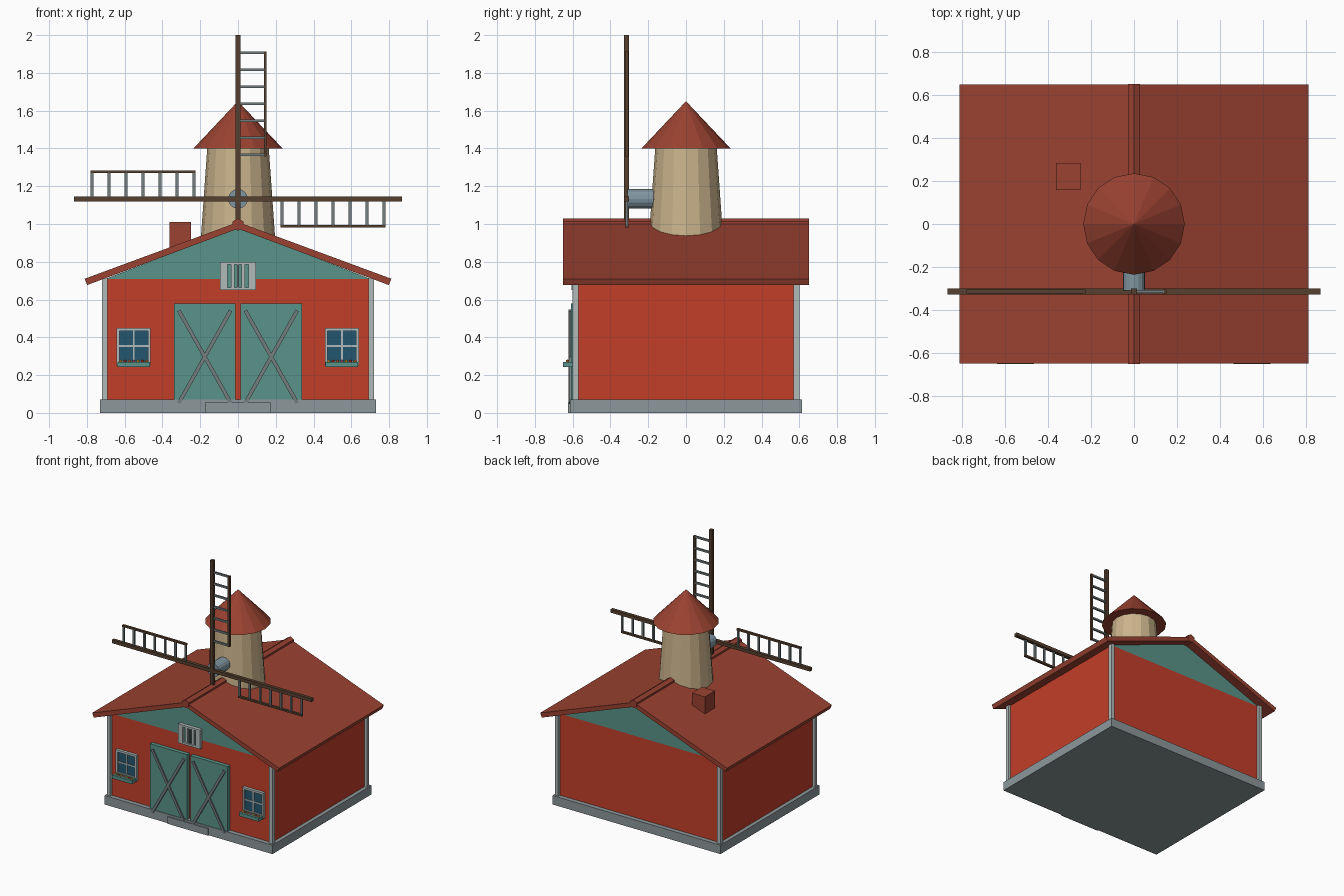
import bpy, bmesh, math
from mathutils import Matrix, Vector

if "Cube" in bpy.data.objects:
    bpy.data.objects.remove(bpy.data.objects["Cube"])


def material(name, hexcode):
    rgb = [int(hexcode[i:i + 2], 16) / 255 for i in (0, 2, 4)]
    m = bpy.data.materials.new(name)
    m.diffuse_color = [((c + 0.055) / 1.055) ** 2.4 for c in rgb] + [1]
    m.use_nodes = True
    m.node_tree.nodes["Principled BSDF"].inputs["Base Color"].default_value = m.diffuse_color
    return m


RED = material("wall_red", "C43E29")
ROOF = material("roof_red", "9A4231")
TEAL = material("teal", "5A948A")
STONE = material("stone_grey", "8C979A")
TRIM = material("trim_grey", "B0BABA")
STEEL = material("brace_grey", "737D80")
METAL = material("metal", "8095A0")
WOOD = material("dark_wood", "56402E")
CREAM = material("tower_cream", "CBB48C")
GLASS = material("glass", "24566E")
FLOWERS = [material("flower_" + n, h) for n, h in
           (("yellow", "F0C030"), ("red", "D83A2C"), ("orange", "F08A30"), ("pink", "E070A0"))]


def finish(name, bm, mat, matrix=Matrix()):
    bmesh.ops.recalc_face_normals(bm, faces=bm.faces)
    me = bpy.data.meshes.new(name)
    bm.to_mesh(me)
    bm.free()
    ob = bpy.data.objects.new(name, me)
    bpy.context.collection.objects.link(ob)
    me.materials.append(mat)
    ob.matrix_world = matrix
    return ob


def boxes(name, spans, mat, matrix=Matrix()):
    """One object from boxes given as (x0, x1, y0, y1, z0, z1)."""
    bm = bmesh.new()
    for x0, x1, y0, y1, z0, z1 in spans:
        m = (Matrix.Translation(((x0 + x1) / 2, (y0 + y1) / 2, (z0 + z1) / 2))
             @ Matrix.Diagonal((x1 - x0, y1 - y0, z1 - z0, 1)))
        bmesh.ops.create_cube(bm, size=1, matrix=m)
    return finish(name, bm, mat, matrix)


def prism(name, profile, y0, y1, mat):
    """Extrude an (x, z) profile along y."""
    bm = bmesh.new()
    face = bm.faces.new([bm.verts.new((x, y0, z)) for x, z in profile])
    ext = bmesh.ops.extrude_face_region(bm, geom=[face])
    verts = [v for v in ext["geom"] if isinstance(v, bmesh.types.BMVert)]
    bmesh.ops.translate(bm, verts=verts, vec=(0, y1 - y0, 0))
    return finish(name, bm, mat)


def cone(name, sides, r0, r1, height, mat, matrix):
    bm = bmesh.new()
    bmesh.ops.create_cone(bm, cap_ends=True, segments=sides, radius1=r0, radius2=r1, depth=height)
    return finish(name, bm, mat, matrix)


# Foundation, doorstep, walls and corner posts
boxes("foundation", [(-.73, .73, -.615, .615, 0, .07)], STONE)
boxes("doorstep", [(-.175, .175, -.624, -.5, 0, .055)], STONE)
boxes("walls", [(-.7, .7, -.58, .58, .03, .71)], RED)
boxes("corner_posts", [(x - .015, x + .015, y - .015, y + .015, .06, .712)
                       for x in (-.705, .705) for y in (-.585, .585)], TRIM)

# Gable and roof
prism("gable", [(-.7, .71), (.7, .71), (0, .98)], -.58, .58, TEAL)
prism("roof", [(-.812, .71), (-.798, .677), (0, .975), (.798, .677), (.812, .71), (0, 1.01)],
      -.65, .65, ROOF)
prism("ridge_cap", [(.033 * math.sin(a), .997 + .033 * math.cos(a))
                    for a in (i * math.pi / 3 for i in range(6))], -.652, .652, ROOF)
boxes("chimney", [(-.363, -.25, .158, .284, .8, 1.01)], ROOF)

# Tower with pointed cap
cone("tower", 16, .202, .163, .55, CREAM, Matrix.Translation((0, 0, 1.125)))
cone("tower_cap", 16, .236, 0, .25, ROOF, Matrix.Translation((0, 0, 1.525)))

# Hub and four sails
HUB = Vector((0, -.314, 1.133))
cone("sail_hub", 16, .052, .052, .18, METAL,
     Matrix.Translation((0, -.22, HUB.z)) @ Matrix.Rotation(math.pi / 2, 4, 'X'))
for i in range(4):
    turn = Matrix.Translation(HUB) @ Matrix.Rotation(i * math.pi / 2, 4, 'Y')
    boxes(f"sail_spar_{i}", [(-.013, .013, -.013, .013, 0, .867),
                             (.137, .151, -.009, .009, .225, .78)], WOOD, turn)
    boxes(f"sail_rungs_{i}", [(.01, .14, -.007, .007, z - .007, z + .007)
                              for z in (.233 + .09 * k for k in range(7))], STEEL, turn)

# Barn doors with crossed braces
for side, s in (("left", -1), ("right", 1)):
    cx = s * .176
    boxes(f"door_{side}", [(cx - .162, cx + .162, -.61, -.57, .06, .58)], TEAL)
    w, h = .275, .49
    for k, d in enumerate((-1, 1)):
        m = (Matrix.Translation((cx, -.612 - .002 * k, .297))
             @ Matrix.Rotation(d * math.atan2(w, h), 4, 'Y'))
        half = math.hypot(w, h) / 2
        boxes(f"door_brace_{side}_{k}", [(-.01, .01, -.008, .008, -half, half)], STEEL, m)

# Windows with planters and flowers
for side, cx in (("left", -.552), ("right", .55)):
    at = Matrix.Translation((cx, 0, 0))
    boxes(f"window_glass_{side}", [(-.08, .08, -.59, -.57, .26, .44)], GLASS, at)
    boxes(f"window_frame_{side}", [(-.09, -.075, -.602, -.57, .25, .45),
                                   (.075, .09, -.602, -.57, .25, .45),
                                   (-.09, .09, -.602, -.57, .434, .45),
                                   (-.09, .09, -.602, -.57, .25, .275),
                                   (-.005, .005, -.596, -.57, .25, .45),
                                   (-.08, .08, -.596, -.57, .35, .36)], TRIM, at)
    boxes(f"planter_{side}", [(-.086, .086, -.652, -.58, .243, .27)], TEAL, at)
    for k in range(7):
        bm = bmesh.new()
        bmesh.ops.create_icosphere(bm, subdivisions=1, radius=.01)
        finish(f"flower_{side}_{k}", bm, FLOWERS[k % 4],
               Matrix.Translation((cx - .069 + .023 * k, -.628, .273)))

# Loft hatch in the gable: frame, slats and dark backing
boxes("hatch_back", [(-.085, .085, -.59, -.57, .66, .79)], TEAL)
boxes("hatch_frame", [(-.095, -.055, -.607, -.57, .65, .80), (.055, .095, -.607, -.57, .65, .80),
                      (-.095, .095, -.607, -.57, .785, .80), (-.095, .095, -.607, -.57, .65, .665)], TRIM)
boxes("hatch_slats", [(x - .01, x + .01, -.603, -.57, .66, .79) for x in (-.028, .028)], TRIM)
boxes("hatch_bar", [(-.005, .005, -.6, -.57, .66, .79)], STEEL)
